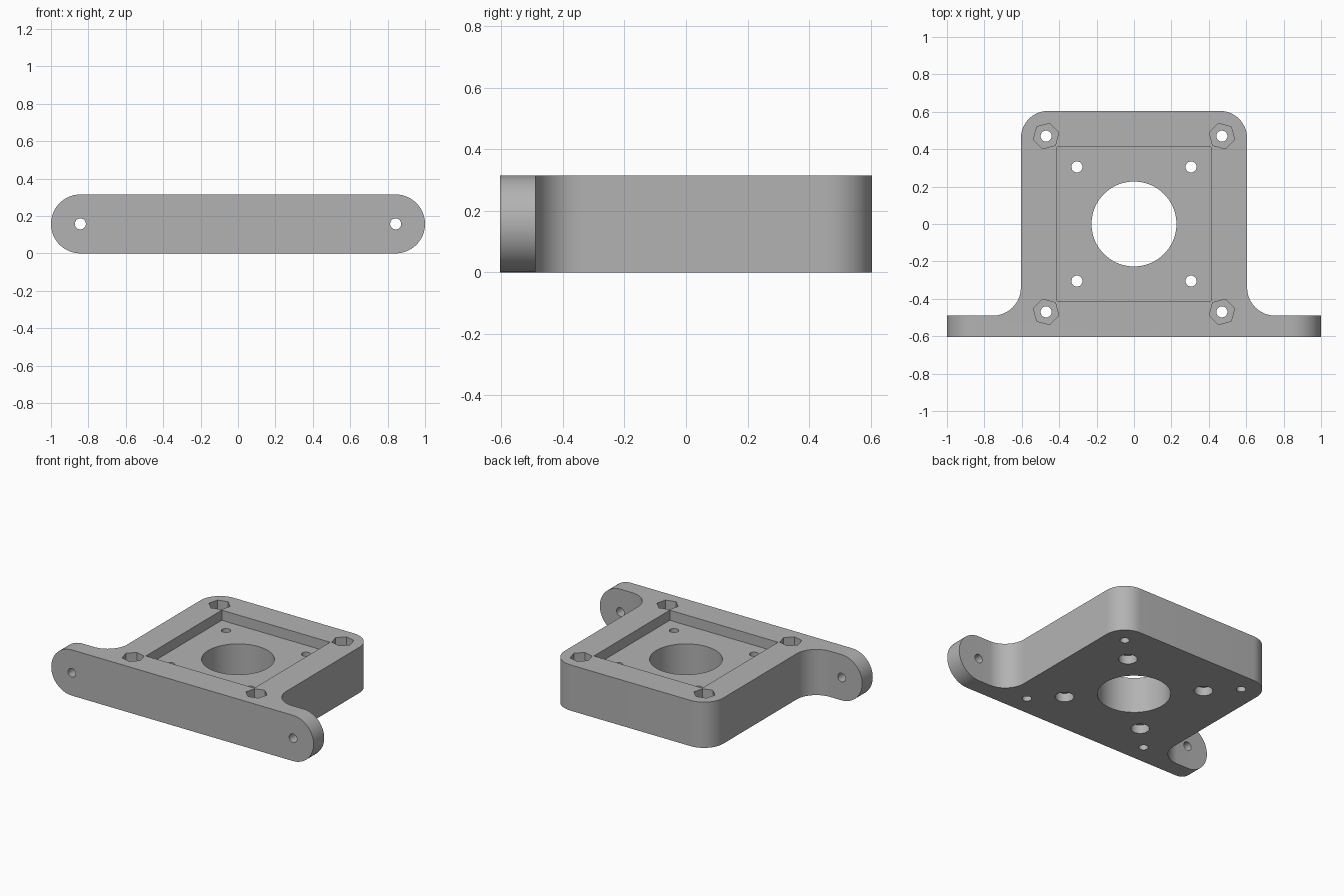
import bpy, bmesh, math
from mathutils import Matrix, Vector

if "Cube" in bpy.data.objects:
    bpy.data.objects.remove(bpy.data.objects["Cube"])

W, H = 0.605, 0.315            # half width of the block, height
WING_Y = -0.49                 # rear face of the mounting wings
R_CORNER, R_FILLET = 0.147, 0.15
POCKET, POCKET_DEPTH = 0.413, 0.07
MOTOR, CORNER = 0.305, 0.47    # hole positions
R_SCREW, R_HEAD, R_NUT = 0.0295, 0.058, 0.07

grey = bpy.data.materials.new("grey plastic")
grey.diffuse_color = (0.45, 0.45, 0.45, 1)
grey.use_nodes = True
grey.node_tree.nodes["Principled BSDF"].inputs["Base Color"].default_value = grey.diffuse_color


def arc(cx, cy, r, a0, a1, n=16):
    """Points on an arc, angles in degrees."""
    angles = [math.radians(a0 + (a1 - a0) * i / n) for i in range(n + 1)]
    return [(cx + r * math.cos(a), cy + r * math.sin(a)) for a in angles]


def prism(name, outline, low, high, upright=False):
    """Extrude an outline along z, or along y when upright."""
    bm = bmesh.new()
    face = bm.faces.new([bm.verts.new((u, v, low)) for u, v in outline])
    top = bmesh.ops.extrude_face_region(bm, geom=[face])["geom"]
    moved = [g for g in top if isinstance(g, bmesh.types.BMVert)]
    bmesh.ops.translate(bm, verts=moved, vec=Vector((0, 0, high - low)))
    if upright:
        bm.transform(Matrix(((1, 0, 0, 0), (0, 0, 1, 0), (0, 1, 0, 0), (0, 0, 0, 1))))
    bmesh.ops.recalc_face_normals(bm, faces=bm.faces)
    mesh = bpy.data.meshes.new(name)
    bm.to_mesh(mesh)
    bm.free()
    mesh.materials.append(grey)
    obj = bpy.data.objects.new(name, mesh)
    bpy.context.collection.objects.link(obj)
    return obj


def combine(obj, tool, operation):
    """Apply a boolean and discard the tool."""
    mod = obj.modifiers.new("cut", 'BOOLEAN')
    mod.object, mod.operation, mod.solver = tool, operation, 'EXACT'
    bpy.context.view_layer.objects.active = obj
    bpy.ops.object.modifier_apply(modifier=mod.name)
    bpy.data.objects.remove(tool)


def drill(obj, x, y, r, low, high, upright=False, sides=32, turn=0):
    outline = arc(x, y, r, turn, turn + 360, sides)[:-1]
    combine(obj, prism("drill", outline, low, high, upright), 'DIFFERENCE')


# Plan of the block with wings, right half then mirrored
half = [(1.1, -W), (1.1, WING_Y)]
half += arc(W + R_FILLET, WING_Y + R_FILLET, R_FILLET, 270, 180)
half += arc(W - R_CORNER, W - R_CORNER, R_CORNER, 0, 90)
mount = prism("motor_mount", half + [(-x, y) for x, y in reversed(half)], 0, H)

# Rounded wing ends
r = H / 2
ends = arc(1 - r, r, r, -90, 90, 32) + arc(r - 1, r, r, 90, 270, 32)
combine(mount, prism("wing_shape", ends, -1, 1, True), 'INTERSECT')

# Square motor pocket and shaft opening
p = POCKET
pocket = [(-p, -p), (p, -p), (p, p), (-p, p)]
combine(mount, prism("pocket", pocket, H - POCKET_DEPTH, 1), 'DIFFERENCE')
drill(mount, 0, 0, 0.227, -1, 1, sides=64)

for sx in (-1, 1):
    # Wing screw holes
    drill(mount, sx * 0.843, r, R_SCREW, -1, 0, True)
    for sy in (-1, 1):
        # Motor screw holes with head recesses underneath
        x, y = sx * MOTOR, sy * MOTOR
        drill(mount, x, y, R_SCREW, -1, 1)
        drill(mount, x, y, R_HEAD, -1, 0.059)
        # Corner holes with hexagonal nut recesses, one point facing inward
        x, y = sx * CORNER, sy * CORNER
        drill(mount, x, y, R_SCREW, -1, 1)
        drill(mount, x, y, R_NUT, H - 0.06, 1, sides=6,
              turn=math.degrees(math.atan2(-sy, -sx)))

# Smooth curved walls, keep sharp edges
bpy.ops.object.select_all(action='DESELECT')
mount.select_set(True)
bpy.context.view_layer.objects.active = mount
bpy.ops.object.shade_smooth_by_angle(angle=math.radians(30))
